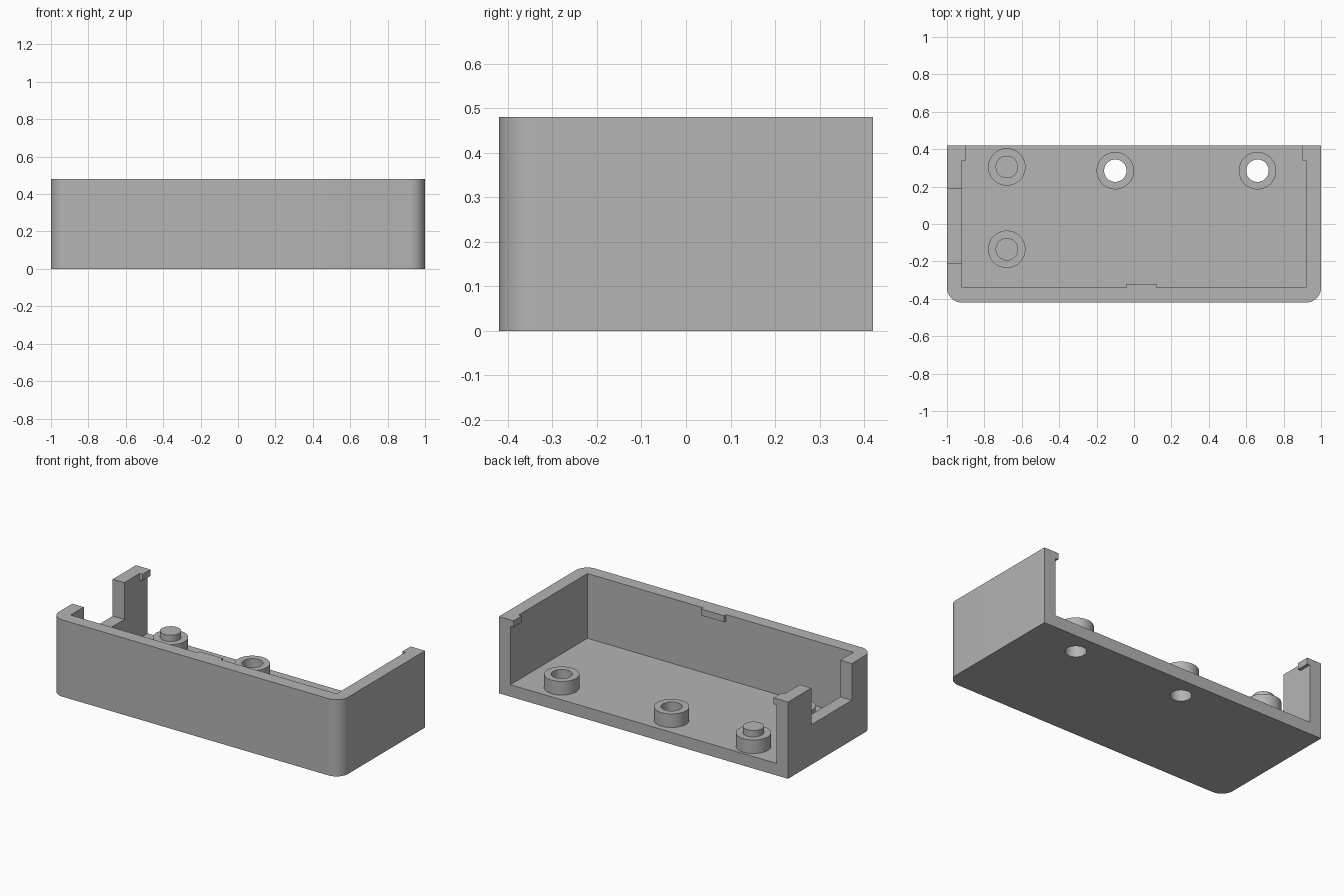
import bpy, bmesh, math
from mathutils import Vector

cube = bpy.data.objects.get("Cube")
if cube:
    bpy.data.objects.remove(cube, do_unlink=True)

# Overall sizes
HALF_X, HALF_Y, HEIGHT = 1.0, 0.42, 0.48
WALL, FLOOR, CORNER = 0.08, 0.075, 0.08
BOSS_TOP, BOSS_R, BORE_R, PIN_TOP = 0.16, 0.1, 0.06, 0.2
SEGMENTS = 48

grey = bpy.data.materials.new("plain grey")
grey.use_nodes = True
colour = (0.46, 0.46, 0.46, 1)
grey.diffuse_color = colour
grey.node_tree.nodes["Principled BSDF"].inputs["Base Color"].default_value = colour


def finish(name, bm):
    bmesh.ops.recalc_face_normals(bm, faces=bm.faces)
    mesh = bpy.data.meshes.new(name)
    bm.to_mesh(mesh)
    bm.free()
    obj = bpy.data.objects.new(name, mesh)
    bpy.context.collection.objects.link(obj)
    mesh.materials.append(grey)
    return obj


def prism(name, outline, z0, z1):
    """Upright solid over a flat outline."""
    bm = bmesh.new()
    face = bm.faces.new([bm.verts.new((x, y, z0)) for x, y in outline])
    top = bmesh.ops.extrude_face_region(bm, geom=[face])["geom"]
    bmesh.ops.translate(bm, vec=(0, 0, z1 - z0),
                        verts=[v for v in top if isinstance(v, bmesh.types.BMVert)])
    return finish(name, bm)


def box(name, x0, x1, y0, y1, z0, z1):
    return prism(name, [(x0, y0), (x1, y0), (x1, y1), (x0, y1)], z0, z1)


def circle(x, y, r):
    return [(x + r * math.cos(math.tau * i / SEGMENTS),
             y + r * math.sin(math.tau * i / SEGMENTS)) for i in range(SEGMENTS)]


def lathe(name, x, y, profile):
    """Turn a radius/height profile around an upright axis."""
    bm = bmesh.new()
    verts = [bm.verts.new((x + r, y, z)) for r, z in profile]
    edges = [bm.edges.new(pair) for pair in zip(verts, verts[1:])]
    bmesh.ops.spin(bm, geom=verts + edges, cent=(x, y, 0), axis=(0, 0, 1),
                   angle=math.tau, steps=SEGMENTS, use_merge=True)
    bmesh.ops.remove_doubles(bm, verts=bm.verts, dist=1e-5)
    obj = finish(name, bm)
    # Open underside: make sure the walls face outwards
    ring = max(obj.data.polygons, key=lambda p: p.center.z + p.normal.z ** 2)
    if ring.normal.z < 0:
        obj.data.flip_normals()
    return obj


def select(obj):
    bpy.ops.object.select_all(action='DESELECT')
    obj.select_set(True)
    bpy.context.view_layer.objects.active = obj


def cut(obj, cutter):
    cutter.hide_render = True
    mod = obj.modifiers.new("cut", 'BOOLEAN')
    mod.operation, mod.solver, mod.object = 'DIFFERENCE', 'EXACT', cutter
    select(obj)
    bpy.ops.object.modifier_apply(modifier=mod.name)
    bpy.data.objects.remove(cutter, do_unlink=True)


# Tray body: square at the back, rounded front corners
outline = [(HALF_X, HALF_Y), (-HALF_X, HALF_Y)]
for side, start in ((-1, math.pi), (1, 1.5 * math.pi)):
    for i in range(13):
        a = start + i / 12 * math.pi / 2
        outline.append((side * (HALF_X - CORNER) + CORNER * math.cos(a),
                        -HALF_Y + CORNER + CORNER * math.sin(a)))
tray = prism("tray", outline, 0, HEIGHT)

# Hollow, open at the top and back, and the side wall notch
inner = HALF_X - WALL
cut(tray, box("hollow", -inner, inner, -HALF_Y + WALL, 1, FLOOR, 1))
cut(tray, box("side_notch", -1.2, -inner + 0.05, -0.21, 0.19, 0.25, 1))

# Screw bosses with bores through the floor
screws = {"middle": -0.1, "left": 0.66}
for label, x in screws.items():
    cut(tray, prism("bore", circle(x, 0.285, BORE_R), -0.1, 0.3))
bosses = [lathe(f"{label}_screw_boss", x, 0.285,
                [(BOSS_R, FLOOR), (BOSS_R, BOSS_TOP), (BORE_R, BOSS_TOP), (BORE_R, FLOOR)])
          for label, x in screws.items()]

# Locating pins on the right
for label, y in (("back", 0.305), ("front", -0.135)):
    bosses.append(lathe(f"{label}_locating_pin", -0.68, y,
                        [(BOSS_R, FLOOR), (BOSS_R, BOSS_TOP), (BORE_R, BOSS_TOP),
                         (BORE_R, PIN_TOP), (0, PIN_TOP)]))

# Small lid catches along the rim
LIP, CATCH_Z = 0.02, HEIGHT - 0.04
box("left_catch", inner - LIP, inner, 0.34, HALF_Y, CATCH_Z, HEIGHT)
box("right_catch", -inner, -inner + LIP, 0.34, HALF_Y, CATCH_Z, HEIGHT)
box("front_catch", -0.04, 0.12, -HALF_Y + WALL, -HALF_Y + WALL + LIP, CATCH_Z, HEIGHT)

for obj in [tray] + bosses:
    select(obj)
    bpy.ops.object.shade_smooth_by_angle(angle=math.radians(30))
